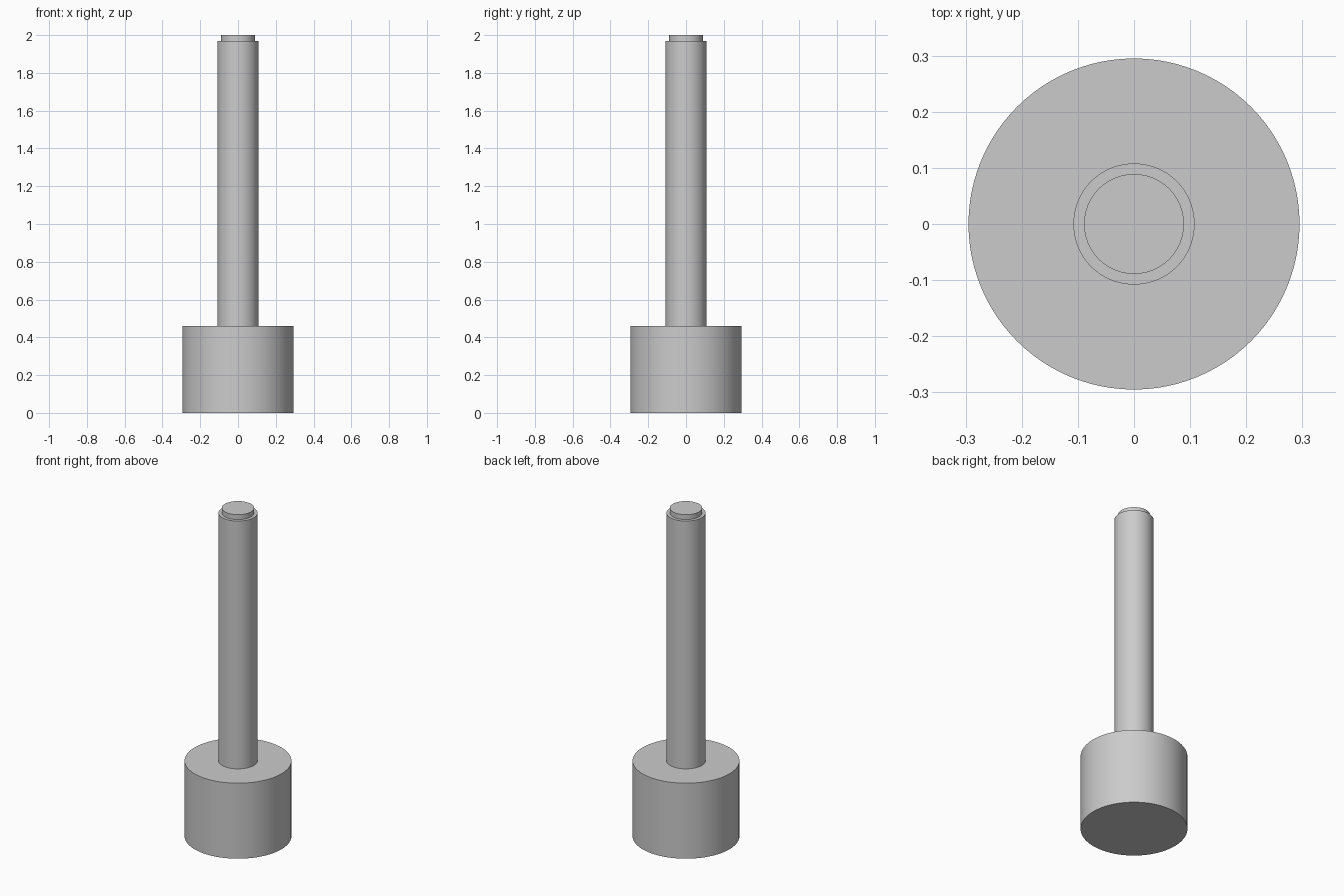
import bpy
import math

cube = bpy.data.objects.get("Cube")
if cube:
    bpy.data.objects.remove(cube, do_unlink=True)

# Single plain grey finish
grey = bpy.data.materials.new("plain_grey")
grey.use_nodes = True
colour = (0.6, 0.6, 0.6, 1.0)
grey.diffuse_color = colour
grey.node_tree.nodes["Principled BSDF"].inputs["Base Color"].default_value = colour


def turned_part(name, radius, bottom, top):
    """Upright round section between two heights, smooth sides and sharp rims."""
    bpy.ops.mesh.primitive_cylinder_add(
        vertices=96, radius=radius, depth=top - bottom,
        location=(0, 0, (bottom + top) / 2))
    part = bpy.context.object
    part.name = part.data.name = name
    part.data.materials.append(grey)
    bpy.ops.object.shade_smooth_by_angle(angle=math.radians(30))
    return part


# Wide head, long shaft and short stepped tip, stacked on one axis
turned_part("head", 0.295, 0.0, 0.46)
turned_part("shaft", 0.108, 0.46, 1.97)
turned_part("stepped_tip", 0.089, 1.97, 2.0)
